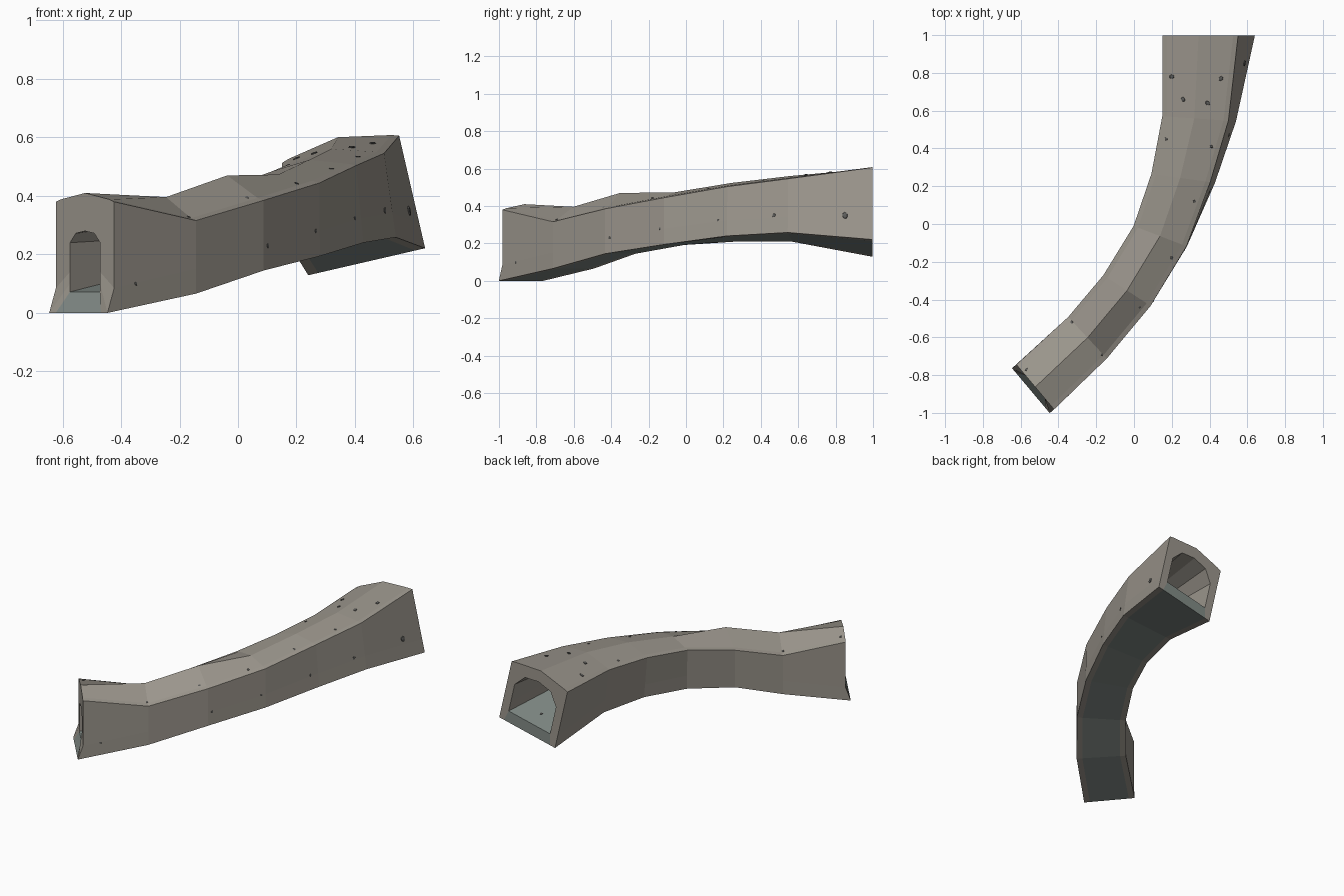
import bpy, bmesh, math, random
from mathutils import Vector, Matrix
from mathutils.bvhtree import BVHTree

if "Cube" in bpy.data.objects:
    bpy.data.objects.remove(bpy.data.objects["Cube"])

random.seed(4)


def material(name, rgb):
    m = bpy.data.materials.new(name)
    m.diffuse_color = (*rgb, 1)
    m.use_nodes = True
    m.node_tree.nodes["Principled BSDF"].inputs["Base Color"].default_value = m.diffuse_color
    return m


STONE = material("warm grey stone", (0.33, 0.305, 0.265))
FLOOR = material("green grey floor", (0.223, 0.258, 0.24))
DARK = material("dark pebble", (0.11, 0.11, 0.105))

# Stations: x, y, z of base centre, heading of the right side (deg), bank (deg),
# half width, wall height, ridge height
STATIONS = [
    (-0.523, -0.863, 0.000, -50, 0.0, 0.155, 0.38, 0.41),
    (-0.246, -0.602, 0.066, -47, 0.0, 0.150, 0.25, 0.33),
    (-0.037, -0.352, 0.145, -33, 0.0, 0.149, 0.24, 0.325),
    (0.140, -0.065, 0.193, -21, 0.5, 0.150, 0.25, 0.28),
    (0.273, 0.240, 0.225, -8, 5.5, 0.158, 0.265, 0.30),
    (0.365, 0.556, 0.234, -4, 8.0, 0.177, 0.29, 0.33),
    (0.440, 0.997, 0.175, 0, 13.0, 0.205, 0.395, 0.437),
]
# Inner bore: half width, wall height, peak height
BORE = [(0.08, 0.24, 0.28), (0.10, 0.19, 0.26), (0.105, 0.19, 0.25), (0.105, 0.19, 0.23),
        (0.115, 0.20, 0.24), (0.13, 0.21, 0.26), (0.152, 0.26, 0.36)]


def mirrored(half, peak):
    """Closed loop: left floor corner, right side going up, peak, left side going down."""
    right = half[1:]
    return ([(-half[0][0], half[0][1]), half[0]] + right + [peak]
            + [(-x, z) for x, z in reversed(right)])


def section(i):
    x, y, z, head, bank, h, wall, ridge = STATIONS[i]
    f, w, p = BORE[i]
    outer = mirrored([(h - 0.035, 0), (h, 0), (h, 0.085), (h, wall), (h - 0.025, wall + 0.008)], (0, ridge))
    inner = mirrored([(f, 0.072), (f, 0.1), (f, 0.14), (f, w), (f * 0.62, w + (p - w) * 0.8)], (0, p))
    frame = (Matrix.Translation((x, y, z)) @ Matrix.Rotation(math.radians(head), 4, 'Z')
             @ Matrix.Rotation(-math.radians(bank), 4, 'Y'))
    loops = []
    for loop in (outer, inner):
        pts = []
        for u, v in loop:
            lip = -0.03 if i == 0 and v < 0.01 else 0   # sill juts out at the front mouth
            pts.append(frame @ Vector((u, lip, v)))
        loops.append(pts)
    return loops


def add_object(name, bm, mat):
    bmesh.ops.recalc_face_normals(bm, faces=bm.faces)
    mesh = bpy.data.meshes.new(name)
    bm.to_mesh(mesh)
    bm.free()
    mesh.materials.append(mat)
    ob = bpy.data.objects.new(name, mesh)
    bpy.context.collection.objects.link(ob)
    return ob


def sweep(name, edges, mat, sides):
    """Sweep a run of section edges, closing both mouths and any cut sides."""
    bm = bmesh.new()
    rings = [[[bm.verts.new(p) for p in loop] for loop in section(i)] for i in range(len(STATIONS))]
    n = len(rings[0][0])
    for a, b in zip(rings, rings[1:]):
        for k in edges:
            j = (k + 1) % n
            for s in (0, 1):
                bm.faces.new((a[s][k], a[s][j], b[s][j], b[s][k]))
        for k in sides:
            bm.faces.new((a[0][k], a[1][k], b[1][k], b[0][k]))
    for r in (rings[0], rings[-1]):
        for k in edges:
            j = (k + 1) % n
            bm.faces.new((r[0][k], r[0][j], r[1][j], r[1][k]))
    bmesh.ops.delete(bm, geom=[v for v in bm.verts if not v.link_faces], context='VERTS')
    return add_object(name, bm, mat)


# Walls with roof, and the floor slab between them
COUNT = len(section(0)[0])
shell = sweep("tunnel_walls_and_roof", range(1, COUNT), STONE, (0, 1))
floor = sweep("tunnel_floor", [0], FLOOR, ())

# Small dark pebbles set in the roof, outer wall and floor
tree = BVHTree.FromPolygons([v.co[:] for v in shell.data.vertices],
                            [p.vertices[:] for p in shell.data.polygons])
ROOF = [(0.2, 0.78), (0.26, 0.66), (0.39, 0.64), (0.46, 0.77), (0.17, 0.45), (0.41, 0.41),
        (0.32, 0.12), (0, -0.08), (0.2, -0.18), (-0.33, -0.52), (0.03, -0.44), (-0.3, -0.73),
        (-0.17, -0.69), (-0.57, -0.77), (-0.43, -0.93)]
WALL = [(-0.91, 0.1, 0.008), (-0.41, 0.23, 0.009), (-0.14, 0.28, 0.008),
        (0.17, 0.325, 0.008), (0.47, 0.35, 0.012), (0.85, 0.35, 0.02)]
rays = [(Vector((x, y, 2)), Vector((0, 0, -1)), 0.015 if y > 0.6 else 0.01) for x, y in ROOF]
rays += [(Vector((2, y, z)), Vector((-1, 0, 0)), r) for y, z, r in WALL]

bm = bmesh.new()


def pebble(pos, normal, r):
    turn = normal.to_track_quat('Z', 'Y').to_matrix().to_4x4()
    bmesh.ops.create_icosphere(bm, subdivisions=1, radius=r, matrix=Matrix.Translation(pos) @ turn
                               @ Matrix.Rotation(random.random() * 6, 4, 'Z')
                               @ Matrix.Diagonal((1, 0.8, 0.25, 1)))


for start, direction, r in rays:
    pos, normal, _, _ = tree.ray_cast(start, direction)
    if pos:
        pebble(pos, normal, r)
for i in range(len(STATIONS) - 1):
    a, b = section(i)[1], section(i + 1)[1]
    t, s = random.uniform(0.2, 0.8), random.uniform(0.2, 0.8)
    pebble(a[0].lerp(a[1], s).lerp(b[0].lerp(b[1], s), t), Vector((0, 0, 1)), 0.018)
add_object("pebbles", bm, DARK)
